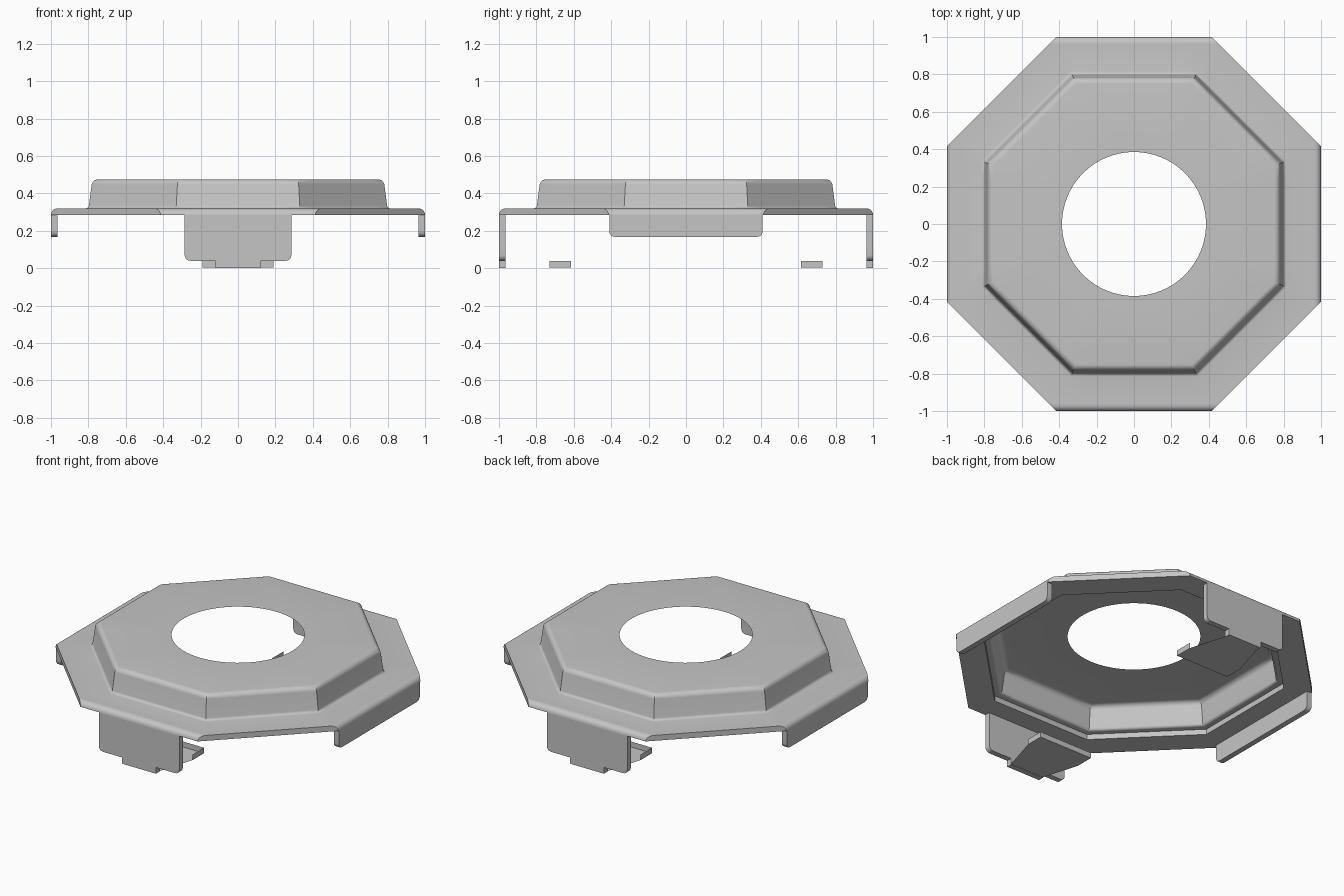
import bpy, bmesh
from math import sin, cos, pi, radians, sqrt
from mathutils import Matrix

cube = bpy.data.objects.get("Cube")
if cube:
    bpy.data.objects.remove(cube)

steel = bpy.data.materials.new("grey_steel")
steel.use_nodes = True
GREY = (0.56, 0.56, 0.56, 1)
steel.diffuse_color = GREY
steel.node_tree.nodes["Principled BSDF"].inputs["Base Color"].default_value = GREY

SEG = 64          # samples round each ring; octagon corners fall on samples
HOLE = 0.385
TOP = 0.475
PLATE = 0.32      # top of the rim plate
UNDER = 0.285     # underside of the rim plate
BEND = 0.965      # inner face of the folded flanges


def finish(bm, name, closed=True):
    if closed:
        bmesh.ops.recalc_face_normals(bm, faces=bm.faces)
    mesh = bpy.data.meshes.new(name)
    bm.to_mesh(mesh)
    bm.free()
    obj = bpy.data.objects.new(name, mesh)
    obj.data.materials.append(steel)
    bpy.context.collection.objects.link(obj)
    bpy.ops.object.select_all(action='DESELECT')
    bpy.context.view_layer.objects.active = obj
    obj.select_set(True)
    bpy.ops.object.shade_smooth_by_angle(angle=radians(30))


def ring(bm, kind, size, z):
    """Circle, octagon, or octagon clipped where the flanges fold down."""
    verts = []
    for i in range(SEG):
        t = 2 * pi * i / SEG
        if kind == "circle":
            r = size
        else:
            off = (t + pi / 8) % (pi / 4) - pi / 8
            r = size / cos(off)
        x, y = r * cos(t), r * sin(t)
        if kind == "clipped":
            corner = i % 8 == 4
            long_x = abs(x) > abs(y)
            big = min(max(abs(x), abs(y)), BEND)
            small = sqrt(2) * size - big if corner else min(abs(x), abs(y))
            ax, ay = (big, small) if long_x else (small, big)
            x, y = (ax if x >= 0 else -ax), (ay if y >= 0 else -ay)
        verts.append(bm.verts.new((x, y, z)))
    return verts


# Pressed octagonal cover: thin raised top with a round hole, thicker rim plate
profile = [("circle", HOLE, TOP)]
for k in range(7):      # rounded shoulder
    a = radians(82) * k / 6
    profile.append(("octagon", 0.75 + 0.033 * sin(a), 0.442 + 0.033 * cos(a)))
for k in range(5):      # small fillet at the foot of the wall
    a = radians(82) * (1 - k / 4)
    profile.append(("octagon", 0.815 - 0.018 * sin(a), PLATE + 0.018 * (1 - cos(a))))
profile += [("clipped", 1, PLATE), ("clipped", 1, UNDER),
            ("octagon", 0.84, UNDER), ("octagon", 0.84, PLATE - 0.001)]
bm = bmesh.new()
rings = [ring(bm, *p) for p in profile]
for a, b in zip(rings, rings[1:]):
    for i in range(SEG):
        j = (i + 1) % SEG
        bm.faces.new((a[i], b[i], b[j], a[j]))
finish(bm, "octagonal_cover", closed=False)


def turn(bm, quarter):
    bmesh.ops.rotate(bm, verts=bm.verts, matrix=Matrix.Rotation(quarter * pi / 2, 3, 'Z'))


def rounded_bend(name, quarter):
    """Quarter-round fold along one straight side, mitred by the diagonals."""
    bm = bmesh.new()
    rad = 1 - BEND
    section = [(BEND, UNDER)]
    for k in range(7):
        a = pi / 2 * k / 6
        section.append((BEND + rad * sin(a), UNDER + rad * cos(a)))
    ends = [[bm.verts.new((s * (sqrt(2) - r), -r, z)) for r, z in section] for s in (-1, 1)]
    n = len(section)
    for i in range(1, n):
        j = (i + 1) % n
        bm.faces.new((ends[0][i], ends[0][j], ends[1][j], ends[1][i]))
    for e in ends:
        bm.faces.new(e)
    turn(bm, quarter)
    finish(bm, name)


def flange(name, quarter, half, bottom, neck=None):
    """Folded plate with rounded lower corners and an optional lower neck."""
    bm = bmesh.new()
    rad = 0.03
    side = [(half, UNDER)]
    for k in range(6):
        a = pi / 2 * k / 5
        side.append((half - rad + rad * cos(a), bottom + rad - rad * sin(a)))
    if neck:
        side += [(neck, bottom), (neck, 0)]
    outline = side + [(-u, z) for u, z in reversed(side)]
    face = bm.faces.new([bm.verts.new((u, -1, z)) for u, z in outline])
    out = bmesh.ops.extrude_face_region(bm, geom=[face])
    moved = [v for v in out["geom"] if isinstance(v, bmesh.types.BMVert)]
    bmesh.ops.translate(bm, verts=moved, vec=(0, 1 - BEND, 0))
    turn(bm, quarter)
    finish(bm, name)


def foot_tab(name, quarter):
    """Inward tab: flared floor with a low lip round its tip."""
    bm = bmesh.new()
    half = [(0.12, -BEND), (0.19, -0.73), (0.19, -0.615)]
    outline = half + [(-x, y) for x, y in reversed(half)]
    low = [bm.verts.new((x, y, 0.003)) for x, y in outline]
    high = [bm.verts.new((x, y, 0.038)) for x, y in outline[1:5]]
    bm.faces.new(low[::-1])
    for i in range(3):
        bm.faces.new((low[i + 1], low[i + 2], high[i + 1], high[i]))
    turn(bm, quarter)
    finish(bm, name, closed=False)


# Folded sides: front and back carry foot tabs, left and right are plain
for quarter, side in enumerate(("front", "left", "back", "right")):
    rounded_bend(side + "_bend", quarter)
    if side in ("front", "back"):
        flange(side + "_flange", quarter, 0.285, 0.04, neck=0.12)
        foot_tab(side + "_foot_tab", quarter)
    else:
        flange(side + "_flange", quarter, 0.41, 0.168)
